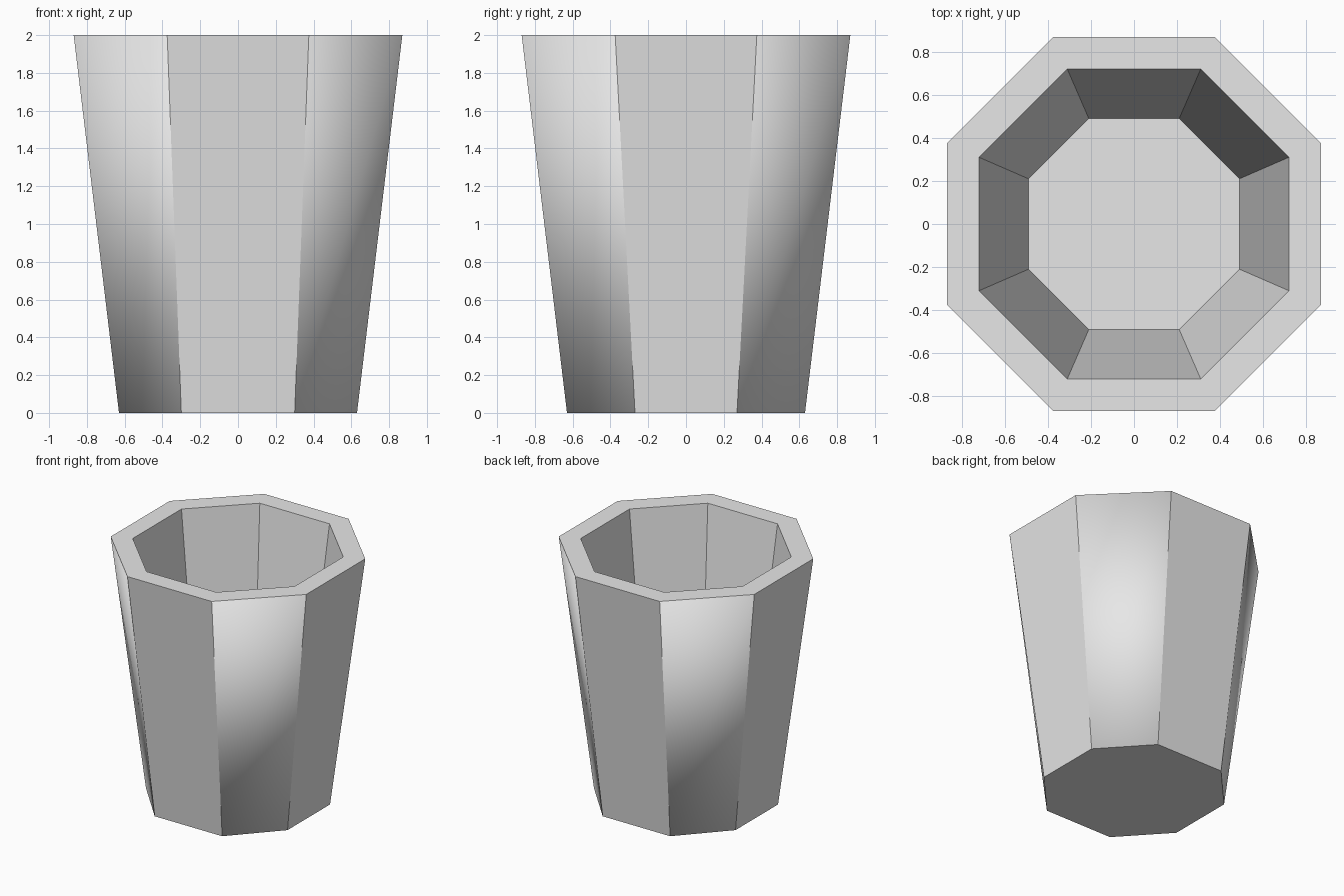
import bpy
import bmesh
from mathutils import Vector

cube = bpy.data.objects.get("Cube")
if cube:
    bpy.data.objects.remove(cube, do_unlink=True)

# Plain grey material
grey = bpy.data.materials.new("plain_grey")
grey.use_nodes = True
colour = (0.8, 0.8, 0.8, 1)
grey.diffuse_color = colour
grey.node_tree.nodes["Principled BSDF"].inputs["Base Color"].default_value = colour


def octagon(bm, reach, half_x, half_y, z):
    """Ring of eight corners: half_x on the front and back sides, half_y on the left and right."""
    quarter = [(half_x, -reach), (reach, -half_y)]
    right = quarter + [(x, -y) for x, y in reversed(quarter)]
    ring = right + [(-x, y) for x, y in reversed(right)]
    return [bm.verts.new((x, y, z)) for x, y in ring]


# Tapered octagonal cup: outer wall, rim, inner wall, floor and base
bm = bmesh.new()
rings = [
    octagon(bm, 0.63, 0.30, 0.27, 0),
    octagon(bm, 0.87, 0.375, 0.375, 2),
    octagon(bm, 0.72, 0.31, 0.31, 2),
    octagon(bm, 0.49, 0.21, 0.21, 0.08),
]
bm.faces.new(rings[0][::-1])
for level, (low, high) in enumerate(zip(rings, rings[1:])):
    for i in range(8):
        j = (i + 1) % 8
        face = bm.faces.new((low[i], low[j], high[j], high[i]))
        # Only the diagonal outer panels are smooth
        face.smooth = level == 0 and i % 2 == 0
bm.faces.new(rings[-1])
bm.normal_update()

mesh = bpy.data.meshes.new("cup")
bm.to_mesh(mesh)
bm.free()
mesh.materials.append(grey)

# Diagonal panels blend toward the rim and base through averaged corner normals
corner_normals = [Vector((0, 0, 0)) for _ in mesh.loops]
for poly in mesh.polygons:
    for k in poly.loop_indices:
        vertex = mesh.loops[k].vertex_index
        source = mesh.vertex_normals[vertex].vector if poly.use_smooth else poly.normal
        corner_normals[k] = Vector(source)
mesh.normals_split_custom_set(corner_normals)

cup = bpy.data.objects.new("cup", mesh)
bpy.context.collection.objects.link(cup)
